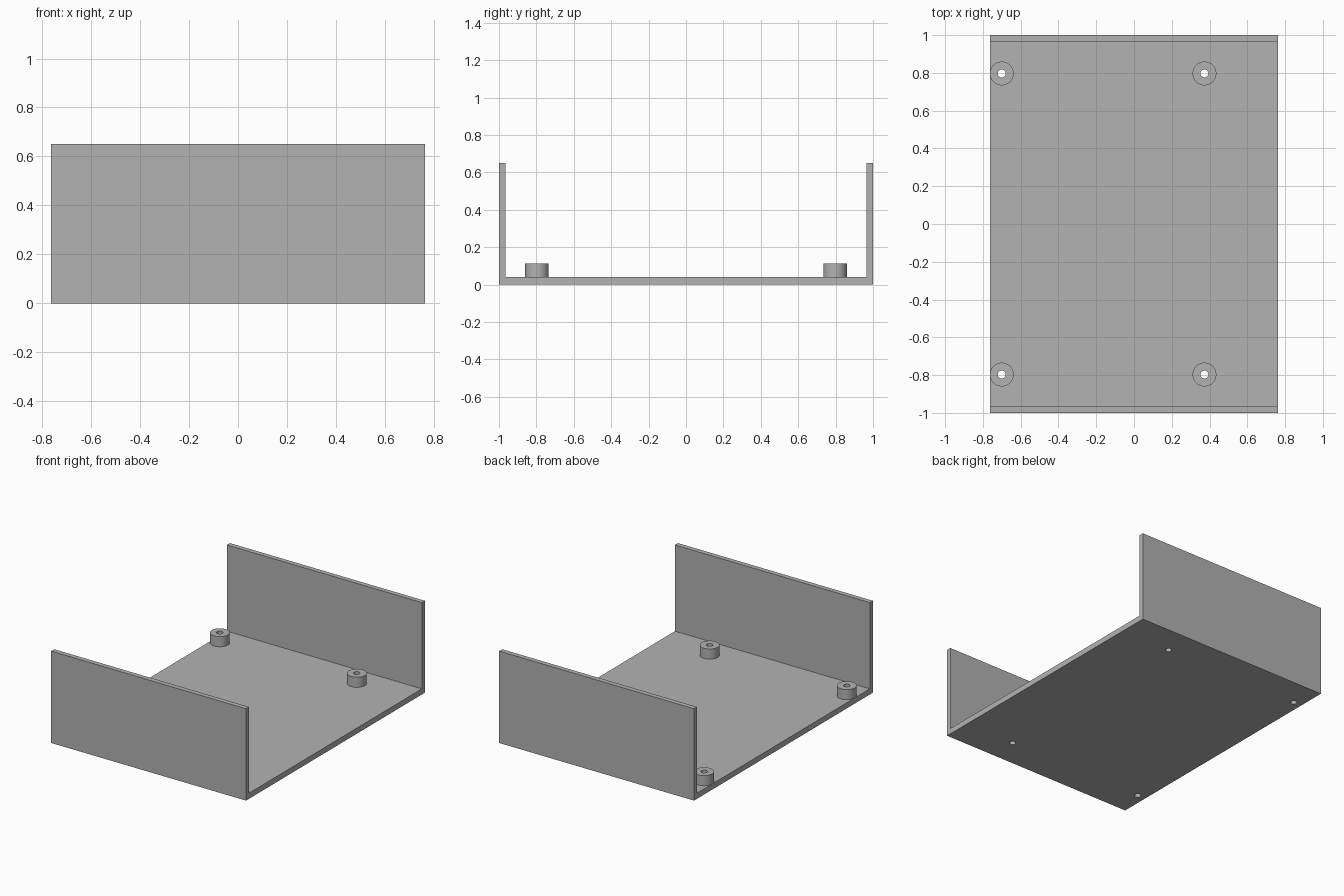
import bpy, bmesh, math

if "Cube" in bpy.data.objects:
    bpy.data.objects.remove(bpy.data.objects["Cube"])

HALF_W, HALF_D = 0.763, 1.0
HEIGHT, FLOOR, WALL = 0.65, 0.04, 0.034
POST_R, HOLE_R, POST_TOP = 0.063, 0.021, 0.112
POSTS = [(x, y) for x in (-0.70, 0.373) for y in (-0.797, 0.797)]
SIDES = 48

grey = bpy.data.materials.new("plain grey")
grey.diffuse_color = (0.448, 0.448, 0.448, 1)
grey.use_nodes = True
grey.node_tree.nodes["Principled BSDF"].inputs["Base Color"].default_value = grey.diffuse_color


def make_object(name, bm):
    bmesh.ops.recalc_face_normals(bm, faces=bm.faces)
    mesh = bpy.data.meshes.new(name)
    bm.to_mesh(mesh)
    bm.free()
    mesh.materials.append(grey)
    ob = bpy.data.objects.new(name, mesh)
    bpy.context.collection.objects.link(ob)
    return ob


def smooth(ob):
    bpy.ops.object.select_all(action='DESELECT')
    ob.select_set(True)
    bpy.context.view_layer.objects.active = ob
    bpy.ops.object.shade_smooth_by_angle(angle=math.radians(30))


# U-shaped tray: profile in the y-z plane swept along x
inner = HALF_D - WALL
profile = [(-HALF_D, 0), (HALF_D, 0), (HALF_D, HEIGHT), (inner, HEIGHT),
           (inner, FLOOR), (-inner, FLOOR), (-inner, HEIGHT), (-HALF_D, HEIGHT)]
bm = bmesh.new()
face = bm.faces.new([bm.verts.new((-HALF_W, y, z)) for y, z in profile])
swept = bmesh.ops.extrude_face_region(bm, geom=[face], use_keep_orig=True)
bmesh.ops.translate(bm, vec=(2 * HALF_W, 0, 0),
                    verts=[v for v in swept["geom"] if isinstance(v, bmesh.types.BMVert)])
tray = make_object("tray", bm)

# Screw holes through the floor
bm = bmesh.new()
for x, y in POSTS:
    made = bmesh.ops.create_cone(bm, cap_ends=True, segments=SIDES, radius1=HOLE_R,
                                 radius2=HOLE_R, depth=0.2)
    bmesh.ops.translate(bm, vec=(x, y, 0), verts=made["verts"])
cutter = make_object("hole_cutter", bm)
cutter.hide_render = True
cutter.display_type = 'WIRE'
holes = tray.modifiers.new("screw holes", 'BOOLEAN')
holes.operation = 'DIFFERENCE'
holes.solver = 'EXACT'
holes.object = cutter
bpy.context.view_layer.objects.active = tray
bpy.ops.object.modifier_apply(modifier=holes.name)
bpy.data.objects.remove(cutter)
smooth(tray)

# Hollow mounting posts on the floor
for i, (x, y) in enumerate(POSTS):
    bm = bmesh.new()
    rings = []
    for r, z in ((POST_R, FLOOR), (POST_R, POST_TOP), (HOLE_R, POST_TOP), (HOLE_R, FLOOR)):
        rings.append([bm.verts.new((x + r * math.cos(2 * math.pi * k / SIDES),
                                    y + r * math.sin(2 * math.pi * k / SIDES), z))
                      for k in range(SIDES)])
    for a, b in zip(rings, rings[1:] + rings[:1]):
        for k in range(SIDES):
            n = (k + 1) % SIDES
            bm.faces.new((a[k], a[n], b[n], b[k]))
    smooth(make_object(f"mounting_post_{i + 1}", bm))
